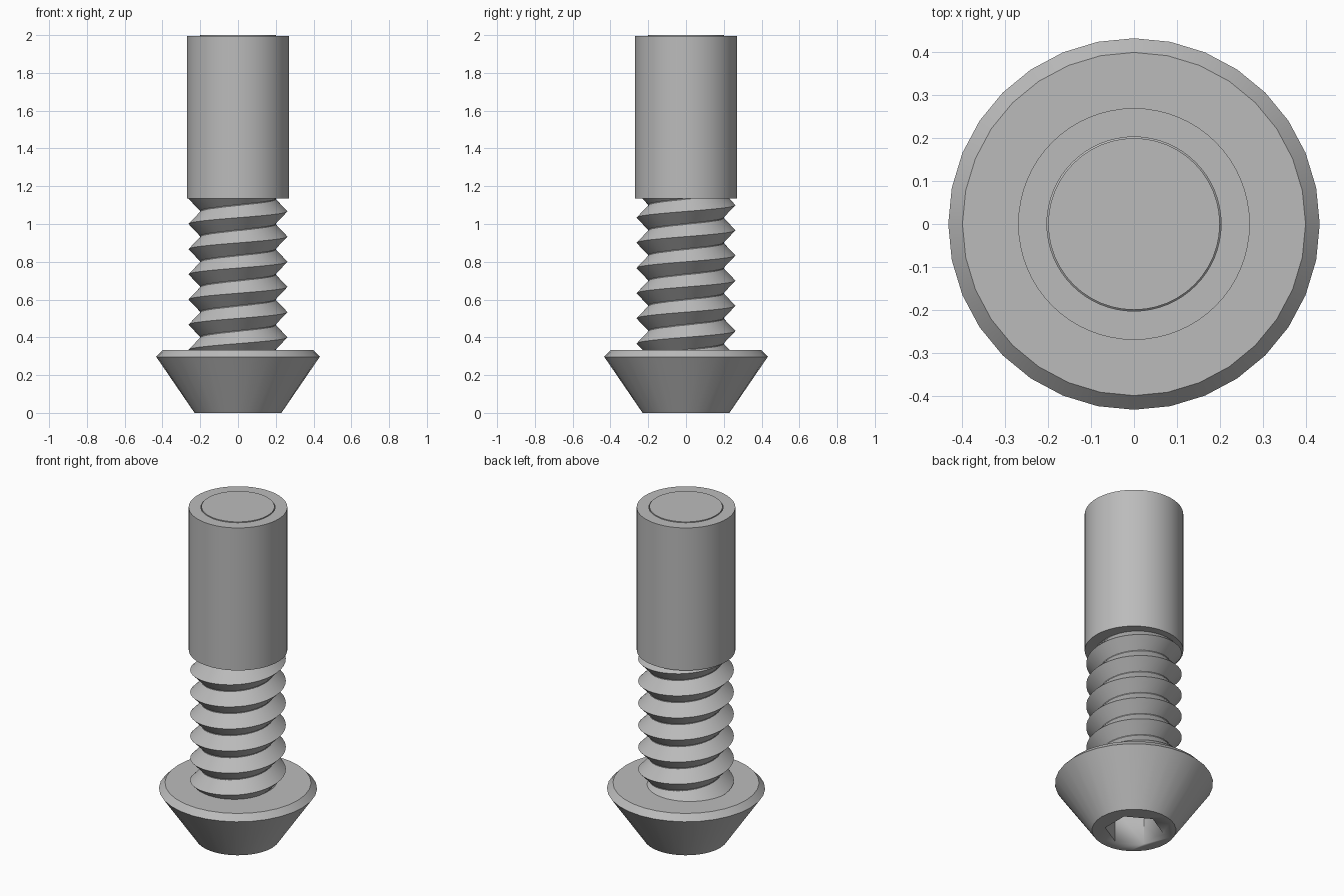
import bpy, bmesh
from math import sin, cos, pi, radians

if "Cube" in bpy.data.objects:
    bpy.data.objects.remove(bpy.data.objects["Cube"])

steel = bpy.data.materials.new("grey steel")
steel.use_nodes = True
grey = (0.5, 0.5, 0.5, 1)
steel.diffuse_color = grey
steel.node_tree.nodes["Principled BSDF"].inputs["Base Color"].default_value = grey


def finish(name, bm):
    """Turn a bmesh into a named, smooth-shaded steel object."""
    bmesh.ops.recalc_face_normals(bm, faces=bm.faces)
    mesh = bpy.data.meshes.new(name)
    bm.to_mesh(mesh)
    bm.free()
    mesh.materials.append(steel)
    obj = bpy.data.objects.new(name, mesh)
    bpy.context.collection.objects.link(obj)
    bpy.ops.object.select_all(action="DESELECT")
    obj.select_set(True)
    bpy.context.view_layer.objects.active = obj
    bpy.ops.object.shade_smooth_by_angle(angle=radians(30))
    return obj


def lathe(name, profile, sides, turn=0.0, closed=False):
    """Revolve (radius, height) points; open profiles get flat end caps."""
    bm = bmesh.new()
    rings = []
    for r, z in profile:
        rings.append([bm.verts.new((r * cos(turn + 2 * pi * i / sides),
                                    r * sin(turn + 2 * pi * i / sides), z))
                      for i in range(sides)])
    pairs = list(zip(rings, rings[1:]))
    if closed:
        pairs.append((rings[-1], rings[0]))
    else:
        bm.faces.new(rings[0])
        bm.faces.new(rings[-1])
    for a, b in pairs:
        for i in range(sides):
            j = (i + 1) % sides
            bm.faces.new((a[i], a[j], b[j], b[i]))
    return finish(name, bm)


# Countersunk head with a hexagonal key socket in its underside
head = lathe("head", [(0.23, 0), (0.433, 0.297), (0.4, 0.332)], 32)
cutter = lathe("socket_cutter", [(0.16, -0.1), (0.16, 0.2)], 6, turn=pi / 2)
cutter.hide_render = True
cut = head.modifiers.new("socket", "BOOLEAN")
cut.operation = "DIFFERENCE"
cut.solver = "EXACT"
cut.object = cutter
bpy.context.view_layer.objects.active = head
bpy.ops.object.modifier_apply(modifier=cut.name)
bpy.data.objects.remove(cutter)

# Shank running from the head up through the sleeve
lathe("shank", [(0.2, 0.3), (0.2, 2.0)], 48)

# Sleeve around the upper end
lathe("sleeve", [(0.203, 1.135), (0.27, 1.135), (0.27, 1.996), (0.203, 1.996)],
      64, closed=True)

# Right-handed V thread, its ends buried in the head and the sleeve
PITCH, STEPS, TURNS = 0.1333, 40, 7
section = [(0.198, -PITCH / 2), (0.262, 0), (0.198, PITCH / 2)]
bm = bmesh.new()
previous = None
for i in range(STEPS * TURNS + 1):
    a = 2 * pi * i / STEPS
    lift = 0.267 + PITCH * i / STEPS
    row = [bm.verts.new((r * cos(a), r * sin(a), lift + z)) for r, z in section]
    if previous:
        for k in range(3):
            n = (k + 1) % 3
            bm.faces.new((previous[k], row[k], row[n], previous[n]))
    else:
        bm.faces.new(row)
    previous = row
bm.faces.new(previous)
finish("thread", bm)
